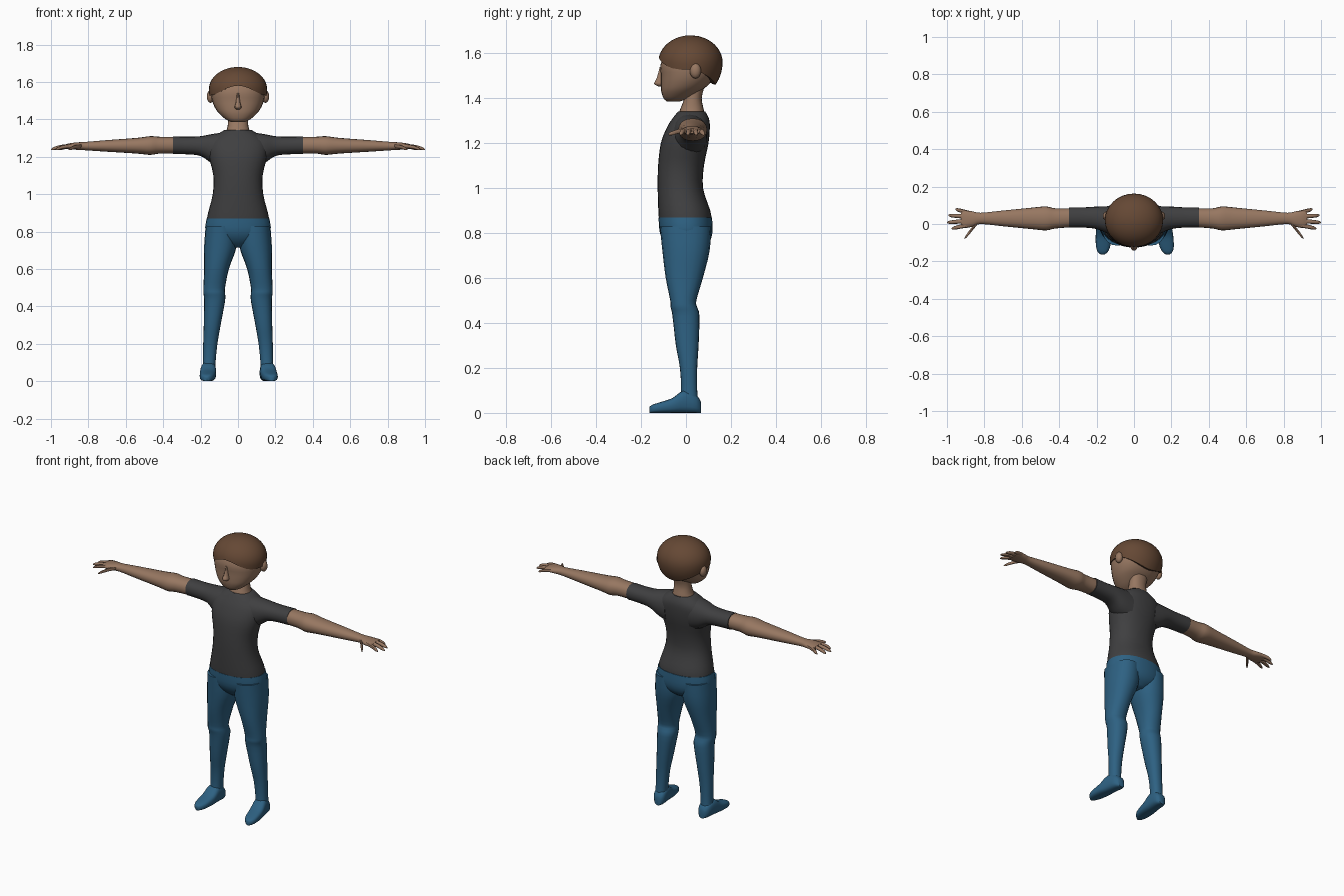
import bpy
import bmesh
import math
from mathutils import Vector

cube = bpy.data.objects.get("Cube")
if cube:
    bpy.data.objects.remove(cube, do_unlink=True)


def make_material(name, color):
    material = bpy.data.materials.new(name)
    material.use_nodes = True
    rgba = (*color, 1)
    material.diffuse_color = rgba
    material.node_tree.nodes["Principled BSDF"].inputs["Base Color"].default_value = rgba
    return material


skin = make_material("tan_skin", (.31, .185, .12))
hair_brown = make_material("brown_hair", (.13, .065, .035))
shirt_grey = make_material("charcoal_cotton", (.05, .05, .052))
denim = make_material("blue_denim", (.027, .12, .225))


def finish(name, bm, material, sharp=50):
    """Turn a bmesh into a smooth shaded object with sharp cap edges."""
    bmesh.ops.recalc_face_normals(bm, faces=bm.faces)
    mesh = bpy.data.meshes.new(name)
    bm.to_mesh(mesh)
    bm.free()
    mesh.materials.append(material)
    for polygon in mesh.polygons:
        polygon.use_smooth = True
    mesh.set_sharp_from_angle(angle=math.radians(sharp))
    obj = bpy.data.objects.new(name, mesh)
    bpy.context.collection.objects.link(obj)
    return obj


def skin_rings(bm, rings):
    """Join consecutive point rings with quads and cap both ends."""
    loops = [[bm.verts.new(point) for point in ring] for ring in rings]
    count = len(loops[0])
    for low, high in zip(loops, loops[1:]):
        for i in range(count):
            j = (i + 1) % count
            bm.faces.new((low[i], low[j], high[j], high[i]))
    bm.faces.new(loops[0])
    bm.faces.new(loops[-1])


def spline(a, b, c, d, t):
    """Catmull-Rom blend of whole section tuples."""
    return [q + t / 2 * (r - p + t * (2*p - 5*q + 4*r - s + t * (3*(q - r) + s - p)))
            for p, q, r, s in zip(a, b, c, d)]


def loft(name, axis, sections, material, side=1, sides=20, steps=3, power=.9):
    """Sections are (position, centre, radius, centre, radius) across an axis."""
    padded = [sections[0], *sections, sections[-1]]
    smooth = [spline(*padded[i:i + 4], k / steps)
              for i in range(len(sections) - 1) for k in range(steps)]
    smooth.append(sections[-1])
    u, v = [i for i in range(3) if i != axis]
    rings = []
    for position, cu, ru, cv, rv in smooth:
        ring = []
        for i in range(sides):
            angle = math.tau * i / sides
            c, s = math.cos(angle), math.sin(angle)
            point = Vector()
            point[axis] = position
            point[u] = cu + ru * math.copysign(abs(c) ** power, c)
            point[v] = cv + rv * math.copysign(abs(s) ** power, s)
            point.x *= side
            ring.append(point)
        rings.append(ring)
    bm = bmesh.new()
    skin_rings(bm, rings)
    return finish(name, bm, material)


def upright(rows, x=0):
    """Convert (height, half width, front, back) rows to loft sections."""
    return [(z, x, w, (front + back) / 2, (back - front) / 2)
            for z, w, front, back in rows]


# Head, nose and neck
loft("head", 2, upright([
    (1.385, .035, -.085, -.03), (1.4, .065, -.1, .01), (1.43, .1, -.11, .06),
    (1.46, .122, -.112, .1), (1.5, .138, -.112, .128), (1.55, .143, -.113, .14),
    (1.6, .125, -.09, .13), (1.64, .07, -.04, .08)]), skin, sides=24)
loft("nose", 2, upright([
    (1.54, .007, -.117, -.09), (1.49, .012, -.131, -.09),
    (1.465, .019, -.143, -.09), (1.453, .01, -.125, -.09)]), skin, sides=10)
loft("neck", 2, upright([
    (1.3, .085, -.04, .085), (1.345, .06, -.028, .08),
    (1.4, .052, -.008, .07), (1.46, .055, .0, .085)]), skin)


# Bowl-shaped hair with an arched fringe and a lower nape
def build_hair(count=32, rows=12):
    middle = 1.56
    rings = [[] for _ in range(rows + 1)]
    for i in range(count):
        angle = math.tau * i / count
        across, back = math.sin(angle), math.cos(angle)
        rim = 1.528 + (.052 * (-back) ** 4 if back < 0 else -.068 * back ** 1.5)
        height = .12 if rim > middle else .16
        last = math.acos((rim - middle) / height)
        for k in range(rows):
            phi = last * (k + .3) / (rows - .7)
            z = middle + math.cos(phi) * (.12 if phi < math.pi / 2 else .16)
            r = math.sin(phi)
            rings[k].append((.156 * r * across, .02 + .143 * r * back, z))
        x, y, z = rings[rows - 1][-1]
        rings[rows].append((x * .86, .02 + (y - .02) * .86, z + .004))
    bm = bmesh.new()
    skin_rings(bm, rings)
    finish("hair", bm, hair_brown)


build_hair()

# Shirt body and trouser seat
loft("shirt_body", 2, upright([
    (.86, .167, -.12, .114), (.9, .16, -.123, .108), (1, .135, -.126, .076),
    (1.1, .132, -.124, .08), (1.2, .155, -.112, .1), (1.27, .158, -.085, .106),
    (1.31, .125, -.06, .102), (1.342, .074, -.035, .085)]), shirt_grey, sides=28)
loft("trouser_seat", 2, upright([
    (.87, .168, -.122, .116), (.8, .174, -.116, .117),
    (.75, .13, -.09, .1), (.715, .04, -.05, .06)]), denim, sides=28)

for side, label in ((1, "left"), (-1, "right")):
    # Ear
    bm = bmesh.new()
    bmesh.ops.create_uvsphere(bm, u_segments=12, v_segments=8, radius=1)
    bmesh.ops.scale(bm, vec=(.02, .025, .034), verts=bm.verts)
    bmesh.ops.translate(bm, vec=(side * .147, .042, 1.522), verts=bm.verts)
    finish(label + "_ear", bm, skin)

    # Sleeve flaring into the shoulder
    loft(label + "_sleeve", 0, [
        (.08, .015, .08, 1.235, .095), (.14, .022, .073, 1.243, .078),
        (.2, .033, .06, 1.257, .053), (.27, .035, .054, 1.26, .047),
        (.348, .035, .054, 1.262, .047)], shirt_grey, side)

    # Arm and palm
    loft(label + "_arm", 0, [
        (.32, .034, .05, 1.262, .044), (.42, .03, .054, 1.262, .045),
        (.47, .03, .064, 1.26, .05), (.54, .03, .058, 1.259, .042),
        (.7, .03, .042, 1.258, .031), (.82, .03, .03, 1.257, .022),
        (.86, .027, .04, 1.257, .02), (.9, .026, .047, 1.256, .016),
        (.925, .028, .042, 1.254, .011)], skin, side)

    # Fingers and thumb: base x, base y, tip x, tip y
    for finger, x, y, tip_x, tip_y in (
            ("index", .89, -.006, .975, -.024), ("middle", .9, .016, 1, .008),
            ("ring", .9, .04, .992, .046), ("little", .88, .058, .955, .079),
            ("thumb", .835, .012, .905, -.076)):
        path = []
        for t, radius in ((0, .012), (.5, .011), (.85, .009), (1, .003)):
            path.append((x + (tip_x - x) * t, y + (tip_y - y) * t, radius,
                         1.258 - .02 * t * t, radius * .9))
        loft(f"{label}_{finger}_finger", 0, path, skin, side, sides=8, steps=2)

    # Trouser leg: height, centre x, half width, front, back
    leg = []
    for z, x, *row in (
            (.83, .089, .084, -.116, .112), (.72, .094, .087, -.105, .105),
            (.6, .115, .066, -.09, .075), (.5, .127, .058, -.07, .046),
            (.47, .127, .058, -.068, .05), (.43, .125, .056, -.06, .06),
            (.3, .138, .045, -.045, .056), (.2, .148, .038, -.027, .05),
            (.1, .154, .034, -.022, .05), (.03, .157, .036, -.03, .056)):
        leg += upright([(z, *row)], x)
    loft(label + "_trouser_leg", 2, leg, denim, side)

    # Foot, toes turned slightly outward: y, half width, top height
    turn = .14 if side > 0 else .06
    foot = [(y, .158 - turn * y, w, top / 2, top / 2)
            for y, w, top in ((.066, .02, .05), (.045, .036, .08), (-.01, .041, .1),
                              (-.06, .043, .066), (-.12, .038, .046), (-.15, .026, .036),
                              (-.163, .01, .026))]
    loft(label + "_foot", 1, foot, denim, side, power=.7)
